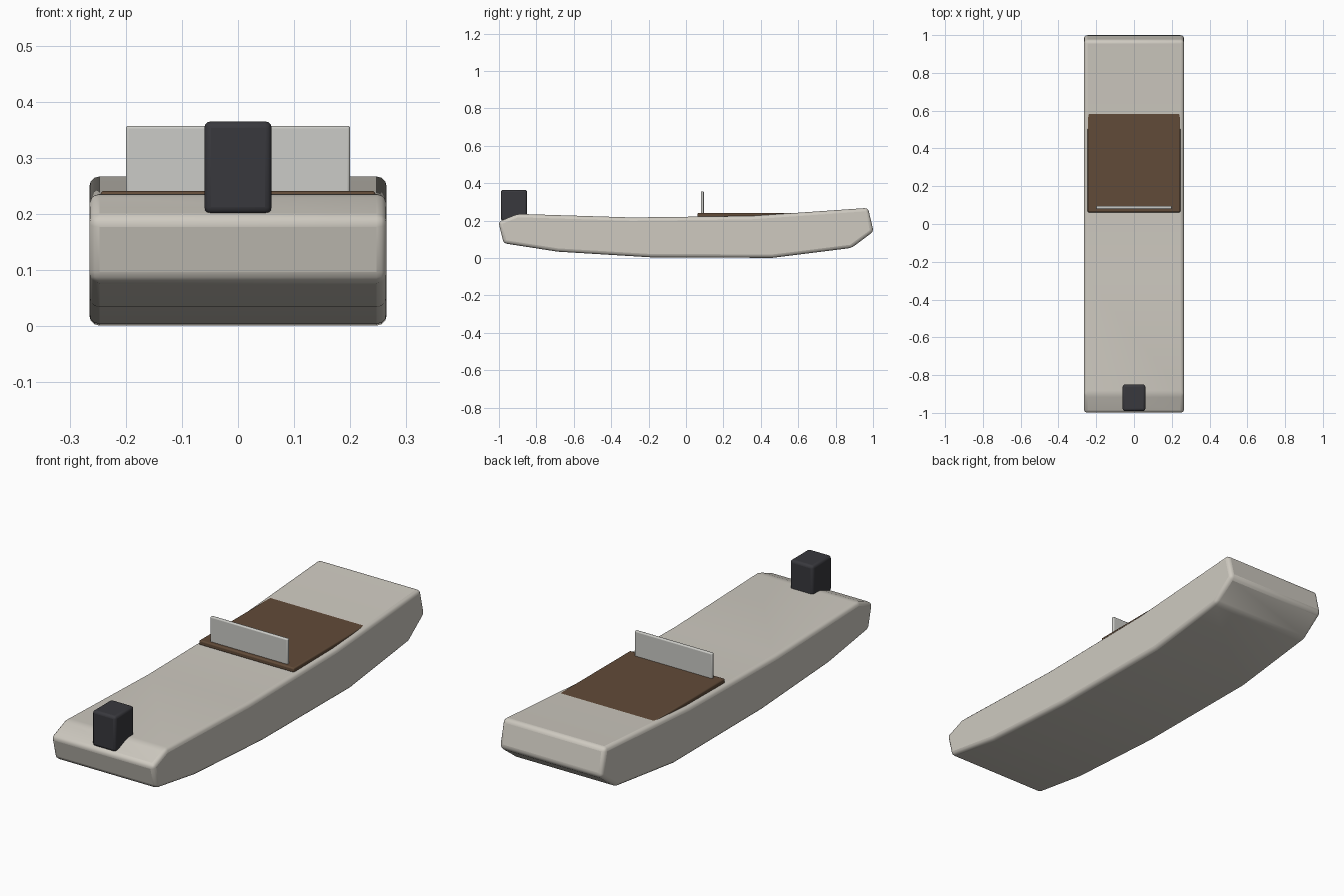
import bpy, bmesh, math

if "Cube" in bpy.data.objects:
    bpy.data.objects.remove(bpy.data.objects["Cube"])


def finish(name, bm, color, bevel):
    bmesh.ops.recalc_face_normals(bm, faces=bm.faces)
    mesh = bpy.data.meshes.new(name)
    bm.to_mesh(mesh)
    bm.free()
    ob = bpy.data.objects.new(name, mesh)
    bpy.context.collection.objects.link(ob)
    mat = bpy.data.materials.new(name + "_paint")
    mat.diffuse_color = (*color, 1)
    mat.use_nodes = True
    mat.node_tree.nodes["Principled BSDF"].inputs["Base Color"].default_value = mat.diffuse_color
    mesh.materials.append(mat)
    mod = ob.modifiers.new("Bevel", "BEVEL")
    mod.width = bevel
    mod.segments = 3
    mod.limit_method = "ANGLE"
    mod.angle_limit = math.radians(20)
    bpy.ops.object.select_all(action="DESELECT")
    bpy.context.view_layer.objects.active = ob
    ob.select_set(True)
    bpy.ops.object.shade_smooth_by_angle(angle=math.radians(30))
    return ob


def box(name, lo, hi, color, bevel):
    bm = bmesh.new()
    bmesh.ops.create_cube(bm, size=1)
    for v in bm.verts:
        v.co = [(a + b) / 2 + c * (b - a) for a, b, c in zip(lo, hi, v.co)]
    return finish(name, bm, color, bevel)


# Hull: side profile (y, z) swept across the beam
profile = [(-0.975, 0.079), (-0.685, 0.034), (-0.19, 0.004), (0.46, 0.001),
           (0.885, 0.054), (1.003, 0.142), (0.973, 0.268), (0.35, 0.225),
           (-0.29, 0.217), (-0.9, 0.236), (-1.003, 0.194)]
bm = bmesh.new()
face = bm.faces.new([bm.verts.new((-0.265, y, z)) for y, z in profile])
ext = bmesh.ops.extrude_face_region(bm, geom=[face], use_keep_orig=True)
bmesh.ops.translate(bm, vec=(0.53, 0, 0),
                    verts=[g for g in ext["geom"] if isinstance(g, bmesh.types.BMVert)])
finish("hull", bm, (0.62, 0.59, 0.53), 0.018)

# Deck panel, windscreen and outboard motor
box("deck_panel", (-0.245, 0.062, 0.219), (0.245, 0.6, 0.241), (0.12, 0.07, 0.04), 0.006)
box("windscreen", (-0.2, 0.079, 0.225), (0.2, 0.095, 0.357), (0.6, 0.6, 0.57), 0.005)
box("motor", (-0.06, -0.99, 0.2), (0.06, -0.85, 0.365), (0.04, 0.04, 0.047), 0.012)
